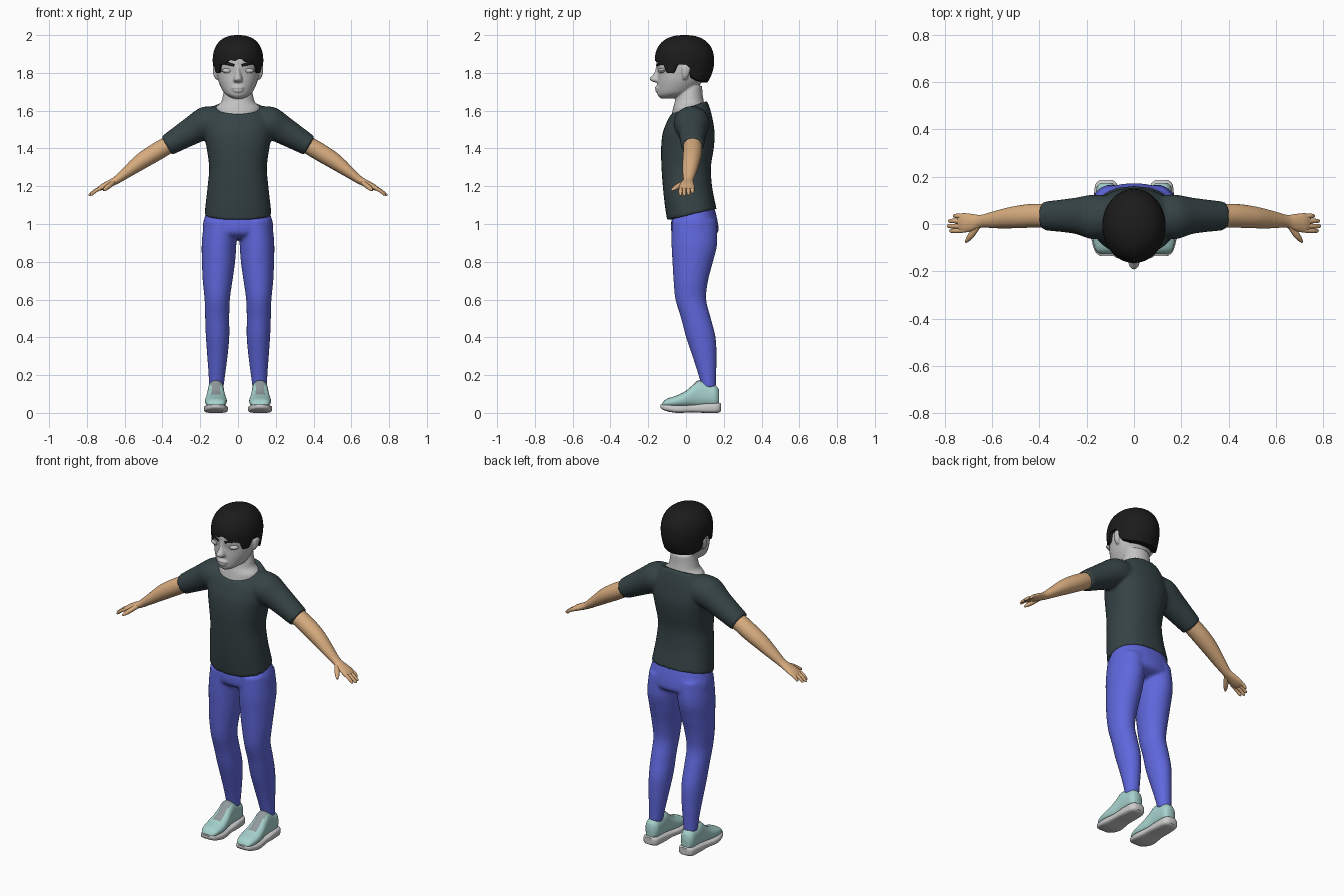
import bpy, bmesh, math
from mathutils import Vector

default_cube = bpy.data.objects.get("Cube")
if default_cube:
    bpy.data.objects.remove(default_cube, do_unlink=True)

SIDES = 32


def material(name, red, green, blue):
    mat = bpy.data.materials.new(name)
    mat.use_nodes = True
    mat.diffuse_color = (red, green, blue, 1)
    shader = next(n for n in mat.node_tree.nodes if n.type == 'BSDF_PRINCIPLED')
    shader.inputs["Base Color"].default_value = (red, green, blue, 1)
    shader.inputs["Roughness"].default_value = 0.8
    return mat


pale_grey = material("pale_grey_skin", .55, .55, .55)
tan = material("tan_skin", .68, .41, .21)
black = material("black_hair", .011, .011, .011)
slate = material("slate_shirt", .036, .056, .06)
blue = material("blue_denim", .115, .137, .72)
mint = material("mint_shoe", .38, .64, .61)
white = material("white_sole", .6, .6, .6)
grey = material("grey_tongue", .28, .32, .34)


def ring(centre, u, v, power=1.0):
    """Closed super-ellipse of points spanned by two axis vectors."""
    centre, u, v = Vector(centre), Vector(u), Vector(v)
    points = []
    for i in range(SIDES):
        angle = math.tau * i / SIDES
        c, s = math.cos(angle), math.sin(angle)
        points.append(centre + u * math.copysign(abs(c) ** power, c)
                      + v * math.copysign(abs(s) ** power, s))
    return points


def smooth_rings(rings, steps=4):
    """Add in-between rings on a smooth spline."""
    result = []
    last = len(rings) - 1
    for i in range(last):
        group = [rings[max(i - 1, 0)], rings[i], rings[i + 1], rings[min(i + 2, last)]]
        for k in range(steps):
            t = k / steps
            result.append([b + ((c - a) * t + (a * 2 - b * 5 + c * 4 - d) * t * t
                           + (b * 3 - a - c * 3 + d) * t ** 3) / 2
                           for a, b, c, d in zip(*group)])
    return result + [rings[-1]]


def stack(rows, side=1, power=1.0):
    """Horizontal slices: height, x, half width, front y, back y, tilt."""
    rings = []
    for z, x, half, front, back, *tilt in rows:
        lean = tilt[0] if tilt else 0
        rings.append(ring((x * side, (front + back) / 2, z), (half, 0, 0),
                          (0, (back - front) / 2, lean), power))
    return smooth_rings(rings)


def tube(rows, side=1):
    """Path points: x, y, z, thickness radius, breadth radius."""
    path = [Vector((x * side, y, z)) for x, y, z, *_ in rows]
    rings = []
    for i, row in enumerate(rows):
        along = (path[min(i + 1, len(path) - 1)] - path[max(i - 1, 0)]).normalized()
        broad = Vector((0, 1, 0))
        broad = (broad - along * broad.dot(along)).normalized()
        rings.append(ring(path[i], along.cross(broad) * row[3], broad * row[4]))
    return smooth_rings(rings)


def lengthwise(rows, x, power):
    """Slices from toe to heel: y, half width, bottom, top."""
    return smooth_rings([ring((x, y, (low + high) / 2), (half, 0, 0),
                              (0, 0, (high - low) / 2), power)
                         for y, half, low, high in rows])


def build(name, lofts, mats, voxel=0, rule=None):
    """Skin the lofts into one object, optionally fused by a remesh."""
    bm = bmesh.new()
    for rings in lofts:
        loops = [[bm.verts.new(p) for p in points] for points in rings]
        for low, high in zip(loops, loops[1:]):
            for i in range(len(low)):
                j = (i + 1) % len(low)
                bm.faces.new((low[i], low[j], high[j], high[i]))
        bm.faces.new(loops[0][::-1])
        bm.faces.new(loops[-1])
    bmesh.ops.recalc_face_normals(bm, faces=bm.faces)
    for face in bm.faces:
        face.smooth = True
        if rule:
            face.material_index = rule(face)
    mesh = bpy.data.meshes.new(name)
    bm.to_mesh(mesh)
    bm.free()
    for mat in mats:
        mesh.materials.append(mat)
    obj = bpy.data.objects.new(name, mesh)
    bpy.context.collection.objects.link(obj)
    if voxel:
        fuse = obj.modifiers.new("fuse", 'REMESH')
        fuse.mode, fuse.voxel_size, fuse.use_smooth_shade = 'VOXEL', voxel, True
        soften = obj.modifiers.new("soften", 'SMOOTH')
        soften.iterations = 4
    else:
        bpy.ops.object.select_all(action='DESELECT')
        obj.select_set(True)
        bpy.context.view_layer.objects.active = obj
        bpy.ops.object.shade_smooth_by_angle(angle=math.radians(50))
    return obj


# Shirt: torso with a tilted hem and collar, fused with short sleeves
torso = stack([(1.05, 0, .178, -.1, .162, .03), (1.12, 0, .17, -.113, .15, .015),
               (1.2, 0, .161, -.123, .138), (1.3, 0, .153, -.13, .132),
               (1.4, 0, .166, -.132, .147), (1.48, 0, .18, -.124, .152),
               (1.55, 0, .175, -.102, .14, .01), (1.59, 0, .152, -.09, .126, .025),
               (1.617, 0, .128, -.078, .112, .035)], power=.88)
sleeve = [(.08, .03, 1.54, .083, .085), (.17, .03, 1.535, .086, .095),
          (.25, .035, 1.49, .073, .076), (.378, .034, 1.414, .056, .061)]
build("shirt", [torso] + [tube(sleeve, s) for s in (1, -1)], [slate], .009)

# Trousers: hips fused with two legs
hips = stack([(1.07, 0, .165, -.07, .15, .02), (1, 0, .186, -.08, .17),
              (.95, 0, .175, -.074, .165), (.92, 0, .1, -.03, .1)], power=.9)
leg = [(1.02, .09, .09, -.075, .16), (.9, .1, .092, -.077, .166),
       (.8, .103, .088, -.072, .143), (.7, .108, .079, -.066, .117),
       (.6, .11, .067, -.056, .107), (.5, .11, .064, -.026, .132),
       (.4, .108, .062, .0, .157), (.3, .109, .054, .034, .162),
       (.2, .112, .044, .066, .16), (.13, .115, .038, .084, .158)]
build("trousers", [hips] + [stack(leg, s) for s in (1, -1)], [blue], .009)

# Arms with palm, fingers and thumb
arm = [(.35, .035, 1.43, .046, .048), (.43, .035, 1.383, .047, .05),
       (.51, .028, 1.333, .043, .046), (.59, .018, 1.273, .03, .036),
       (.645, .012, 1.232, .021, .027), (.685, .007, 1.212, .018, .036),
       (.72, .005, 1.195, .015, .041), (.742, .004, 1.183, .009, .036)]
fingers = [(.034, .765, 1.163), (.013, .785, 1.154), (-.009, .79, 1.15), (-.029, .78, 1.152)]
thumb = [(.66, -.005, 1.22, .012, .014), (.685, -.042, 1.2, .013, .014),
         (.702, -.064, 1.186, .01, .01), (.712, -.078, 1.178, .004, .004)]
for label, s in (("left", 1), ("right", -1)):
    parts = [tube(arm, s), tube(thumb, s)]
    for y, x, z in fingers:
        middle = (x + .725) / 2
        parts.append(tube([(.715, y * .9, 1.196, .01, .01), (middle, y, (z + 1.2) / 2, .009, .01),
                           (x - .006, y, z + .005, .007, .008), (x, y, z, .003, .003)], s))
    build(label + "_arm", parts, [tan])

# Shoes: upper with tongue panel, and sole
upper = [(-.126, .028, .03, .05), (-.105, .048, .03, .073), (-.05, .058, .03, .092),
         (0, .053, .03, .117), (.04, .046, .03, .152), (.07, .044, .03, .173),
         (.12, .043, .03, .156), (.155, .041, .03, .146), (.174, .026, .035, .125)]
sole = [(-.136, .024, .028, .044), (-.115, .048, .013, .045), (-.05, .064, 0, .042),
        (.03, .055, .003, .042), (.1, .053, 0, .05), (.165, .047, 0, .053),
        (.186, .027, .01, .05)]
for label, s in (("left", 1), ("right", -1)):
    x = .117 * s

    def on_tongue(face, x=x):
        c = face.calc_center_median()
        return int(abs(c.x - x) < .024 and -.035 < c.y < .08 and face.normal.z > .2)

    build(label + "_shoe_upper", [lengthwise(upper, x, .85)], [mint, grey], rule=on_tongue)
    build(label + "_shoe_sole", [lengthwise(sole, x, .55)], [white])

# Head: skull, neck, nose, lips and ears fused
skull = stack([(1.664, 0, .025, -.132, -.07), (1.68, 0, .056, -.149, 0),
               (1.7, 0, .078, -.152, .04), (1.75, 0, .102, -.152, .083),
               (1.8, 0, .113, -.15, .105), (1.845, 0, .116, -.156, .128),
               (1.9, 0, .114, -.147, .13), (1.95, 0, .085, -.1, .09), (1.975, 0, .03, -.04, .03)])
neck = stack([(1.73, 0, .07, -.03, .085), (1.68, 0, .08, -.05, .089),
              (1.645, 0, .09, -.06, .095), (1.615, 0, .12, -.068, .098), (1.57, 0, .115, -.078, .09)])
nose = stack([(1.835, 0, .012, -.158, -.12), (1.8, 0, .014, -.168, -.12),
              (1.772, 0, .023, -.193, -.12), (1.757, 0, .024, -.184, -.12), (1.749, 0, .014, -.16, -.12)])
lips = stack([(1.735, 0, .02, -.154, -.12), (1.722, 0, .034, -.166, -.12),
              (1.713, 0, .034, -.157, -.12), (1.704, 0, .028, -.164, -.12), (1.693, 0, .012, -.152, -.12)])
ear = [(1.845, .115, .008, -.015, .018), (1.825, .121, .013, -.022, .026),
       (1.785, .118, .011, -.02, .014), (1.765, .108, .008, -.016, .004)]
build("head", [skull, neck, nose, lips] + [stack(ear, s) for s in (1, -1)], [pale_grey], .005)

# Eyes and eyebrows
eye = [(1.824, .057, .012, -.141, -.11), (1.812, .057, .032, -.146, -.105),
       (1.799, .057, .012, -.141, -.11)]
brow = [(.02, -.153, 1.84, .006, .007), (.055, -.139, 1.849, .008, .008),
        (.078, -.119, 1.85, .006, .008), (.094, -.098, 1.842, .003, .006)]
for label, s in (("left", 1), ("right", -1)):
    build(label + "_eye", [stack(eye, s)], [pale_grey])
    build(label + "_eyebrow", [tube(brow, s)], [black])

# Hair: cap whose lower edge forms fringe, sideburns, ear notches and nape
hairline = [(0, 1.872), (25, 1.86), (45, 1.842), (52, 1.8), (68, 1.8), (76, 1.845),
            (95, 1.845), (106, 1.775), (130, 1.757), (180, 1.75)]


def hair_edge(degrees):
    for (a, low), (b, high) in zip(hairline, hairline[1:]):
        if degrees <= b:
            return low + (high - low) * (degrees - a) / (b - a)
    return hairline[-1][1]


def hair_ring(t, inset=1.0, count=120):
    points = []
    for i in range(count):
        angle = math.tau * i / count - math.pi
        edge = hair_edge(abs(math.degrees(angle)))
        if abs(angle) < .75:
            edge += .005 * math.sin(angle * 14)
        z = edge + (2 - edge) * math.sin(t * math.pi / 2)
        below = max(0, (1.86 - z) / .11)
        dome = (1 - max(0, (z - 1.86) / .14) ** 2.4) ** (1 / 2.4) * inset
        depth = .157 * (1 - (.22 * below ** 2 if abs(angle) > math.pi / 2 else 0))
        points.append(Vector((.134 * dome * (1 - .08 * below) * math.sin(angle),
                              -.008 - depth * dome * math.cos(angle), z)))
    return points


build("hair", [[hair_ring(0, .65)] + [hair_ring(k / 24) for k in range(24)]
               + [hair_ring(.985)]], [black])
